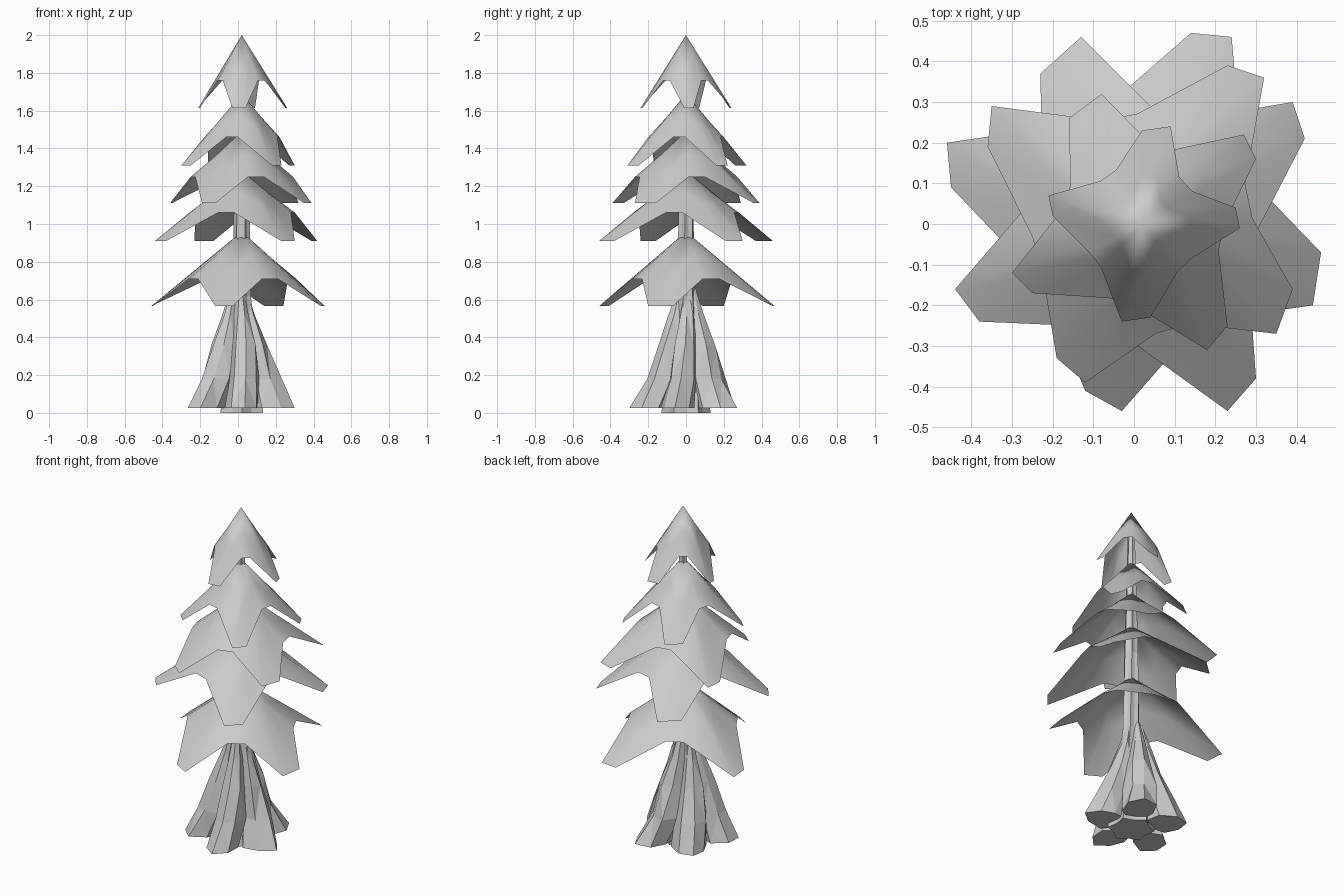
import bpy, bmesh, math, random
from mathutils import Vector

random.seed(4)
cube = bpy.data.objects.get("Cube")
if cube:
    bpy.data.objects.remove(cube)

# One plain grey for the whole tree
GREY = (0.6, 0.6, 0.6, 1)
grey = bpy.data.materials.new("plain grey")
grey.use_nodes = True
grey.diffuse_color = GREY
grey.node_tree.nodes["Principled BSDF"].inputs["Base Color"].default_value = GREY


def make_object(name, bm, smooth=False):
    bmesh.ops.recalc_face_normals(bm, faces=bm.faces)
    for face in bm.faces:
        face.smooth = smooth
    mesh = bpy.data.meshes.new(name)
    bm.to_mesh(mesh)
    bm.free()
    mesh.materials.append(grey)
    obj = bpy.data.objects.new(name, mesh)
    bpy.context.collection.objects.link(obj)
    return obj


def bridge(bm, lower, upper):
    count = len(lower)
    for i in range(count):
        j = (i + 1) % count
        bm.faces.new((lower[i], lower[j], upper[j], upper[i]))


# Foliage: a drooping four-armed star with blunt arm tips
def foliage_tier(name, apex_z, valley_z, tip_z, tips):
    bm = bmesh.new()
    centre = Vector((0.02, 0, apex_z))
    ends = [(Vector((a, b, tip_z)), Vector((c, d, tip_z))) for a, b, c, d in tips]
    reach = sum((p - centre).xy.length for pair in ends for p in pair) / 8
    valley_r = reach * (apex_z - valley_z) / (apex_z - tip_z)
    angles = [math.atan2(*reversed(((p + q) / 2 - centre).xy)) for p, q in ends]
    outer, middle = [], []
    for i, pair in enumerate(ends):
        # Arm tip, then the short flat valley leading to the next arm
        for p in pair:
            outer.append(p)
            middle.append(centre.lerp(p, 0.5))
        gap = (angles[(i + 1) % 4] - angles[i]) % math.tau
        for offset in (-0.16, 0.16):
            a = angles[i] + gap / 2 + offset
            p = Vector((centre.x + valley_r * math.cos(a), valley_r * math.sin(a), valley_z))
            outer.append(p)
            middle.append(centre.lerp(p, 0.5) - Vector((0, 0, 0.005)))
    rim = [bm.verts.new(p) for p in outer]
    ring = [bm.verts.new(p) for p in middle]
    top = bm.verts.new(centre)
    bridge(bm, rim, ring)
    for i in range(len(ring)):
        bm.faces.new((ring[i], ring[(i + 1) % len(ring)], top))
    make_object(name, bm, smooth=True)


# Arm tips run counter-clockwise: first corner x, y, second corner x, y
foliage_tier("foliage_top", 2.0, 1.76, 1.615, [
    (.26, -.01, .25, .04), (.09, .24, .02, .23), (-.21, .07, -.2, .02), (-.03, -.24, .04, -.23)])
foliage_tier("foliage_upper", 1.69, 1.46, 1.31, [
    (.3, .16, .27, .22), (-.08, .32, -.16, .26), (-.3, -.12, -.25, -.17), (.18, -.31, .23, -.25)])
foliage_tier("foliage_middle", 1.49, 1.25, 1.11, [
    (.32, .36, .23, .39), (-.35, .29, -.36, .19), (-.19, -.33, -.12, -.39), (.35, -.27, .39, -.16)])
foliage_tier("foliage_lower", 1.28, 1.06, .91, [
    (.42, .21, .39, .3), (-.13, .46, -.23, .37), (-.44, -.16, -.38, -.24), (.23, -.46, .3, -.38)])
foliage_tier("foliage_bottom", .96, .71, .565, [
    (.44, -.2, .46, -.07), (.24, .46, .14, .47), (-.46, .2, -.45, .09), (-.12, -.41, -.03, -.46)])


# Trunk: a thin grooved pole widening into a stump
def grooved_trunk(profile, sides=12):
    bm = bmesh.new()
    rings = []
    for z, radius in profile:
        ring = []
        for i in range(sides):
            a = math.tau * i / sides + z * 0.4
            r = radius * (1 if i % 2 else 0.78)
            ring.append(bm.verts.new((0.02 + r * math.cos(a), r * math.sin(a), z)))
        rings.append(ring)
    for lower, upper in zip(rings, rings[1:]):
        bridge(bm, lower, upper)
    bm.faces.new(rings[0])
    bm.faces.new(rings[-1])
    make_object("trunk", bm)


grooved_trunk([(0, .13), (.2, .11), (.4, .075), (.62, .05), (1.1, .042), (1.85, .02)])


# Roots: broad bulging strands that leave the trunk and flare to ragged feet
def root(name, angle):
    bm = bmesh.new()
    rings = []
    path = [(.66, .03, .02), (.52, .05, .045), (.36, .08, .08), (.18, .125, .105), (.025, .18, .12)]
    for z, out, size in path:
        a = angle + 0.5 * (z - 0.1)
        radial = Vector((math.cos(a), math.sin(a), 0))
        side = Vector((-radial.y, radial.x, 0))
        ring = []
        for i in range(7):
            t = math.tau * i / 7
            s = size * random.uniform(0.75, 1.1)
            p = radial * (out + s * math.cos(t)) + side * s * 0.85 * math.sin(t)
            ring.append(bm.verts.new((p.x, p.y, z)))
        rings.append(ring)
    for lower, upper in zip(rings, rings[1:]):
        bridge(bm, lower, upper)
    bm.faces.new(rings[0])
    bm.faces.new(rings[-1])
    bmesh.ops.triangulate(bm, faces=bm.faces)
    make_object(name, bm)


for i in range(5):
    root(f"root_{i + 1}", math.radians(135 + 72 * i))
